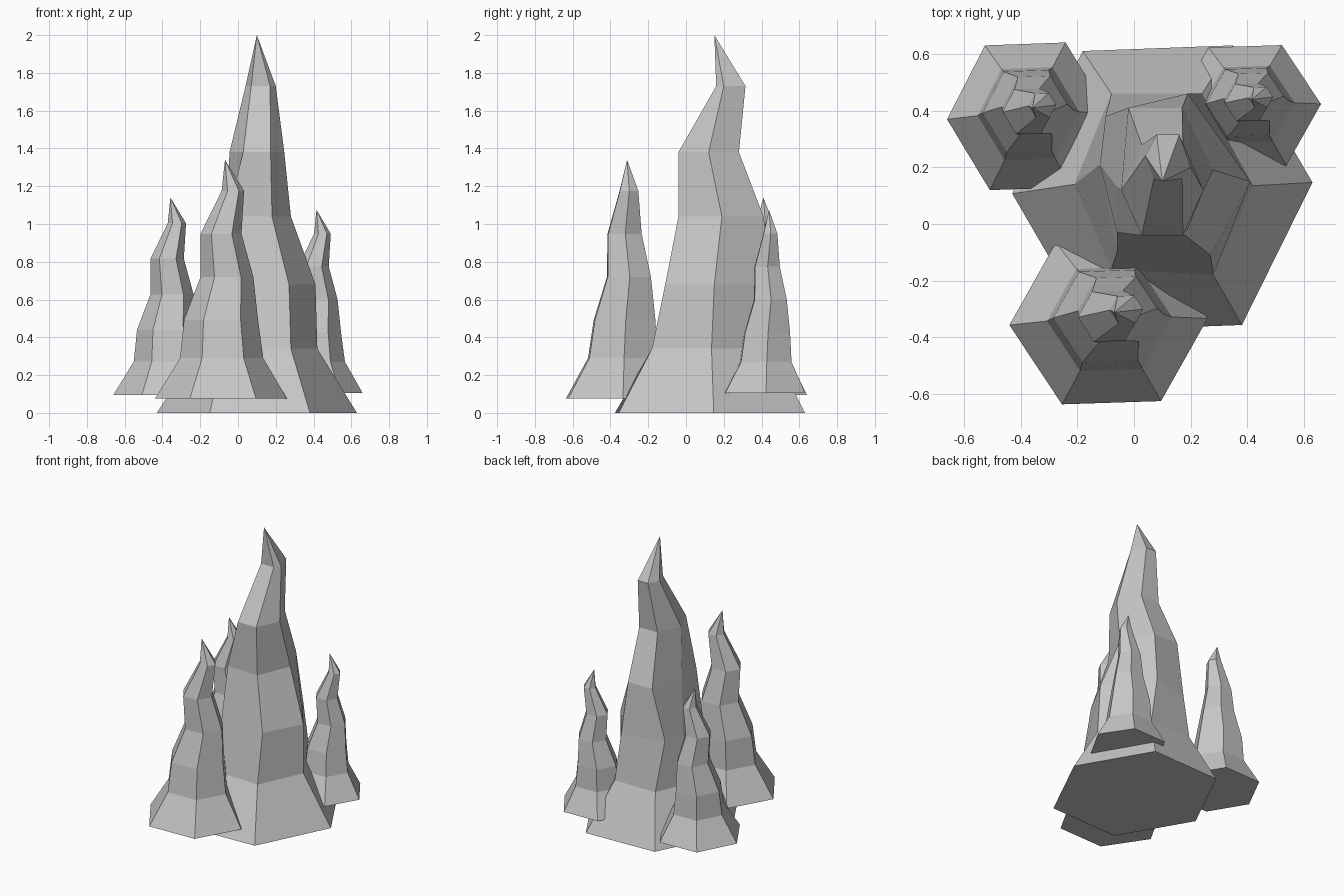
import bpy, bmesh
from math import cos, sin, radians

cube = bpy.data.objects.get("Cube")
if cube:
    bpy.data.objects.remove(cube, do_unlink=True)

stone = bpy.data.materials.new("grey_stone")
stone.use_nodes = True
stone.diffuse_color = (0.57, 0.57, 0.57, 1)
stone.node_tree.nodes["Principled BSDF"].inputs["Base Color"].default_value = stone.diffuse_color

SIDES = 6


def hexagon(cx, cy, rx, ry, twist=0):
    """Corners of a stretched hexagon, starting at +x and going anticlockwise."""
    angles = [radians(twist + 360 * i / SIDES) for i in range(SIDES)]
    return [(cx + rx * cos(a), cy + ry * sin(a)) for a in angles]


def spire(name, rings, tip):
    """Loft six-sided rings, given as (height, corners), up to a tip."""
    bm = bmesh.new()
    loops = [[bm.verts.new((x, y, z)) for x, y in corners] for z, corners in rings]
    top = bm.verts.new(tip)
    bm.faces.new(loops[0][::-1])
    for i in range(SIDES):
        j = (i + 1) % SIDES
        for low, high in zip(loops, loops[1:]):
            bm.faces.new((low[i], low[j], high[j], high[i]))
        bm.faces.new((loops[-1][i], loops[-1][j], top))
    bmesh.ops.recalc_face_normals(bm, faces=bm.faces)
    mesh = bpy.data.meshes.new(name)
    bm.to_mesh(mesh)
    bm.free()
    mesh.materials.append(stone)
    obj = bpy.data.objects.new(name, mesh)
    bpy.context.collection.objects.link(obj)


# Tall central spire: regular foot, uneven shaft, bent neck
spire("main_spire", [
    (0, hexagon(0.10, 0.127, 0.53, 0.57, 2)),
    (0.34, [(0.42, 0.135), (0.24, 0.46), (-0.08, 0.46),
            (-0.21, 0.14), (-0.08, -0.16), (0.28, -0.18)]),
    (0.68, [(0.41, 0.15), (0.19, 0.46), (-0.10, 0.38),
            (-0.12, 0.21), (-0.06, -0.10), (0.27, -0.11)]),
    (1.04, [(0.28, 0.19), (0.17, 0.41), (-0.02, 0.41),
            (-0.06, 0.13), (-0.06, -0.03), (0.18, -0.04)]),
    (1.38, hexagon(0.10, 0.12, 0.145, 0.185)),
    (1.73, [(0.20, 0.20), (0.16, 0.315), (0.08, 0.315),
            (0.04, 0.24), (0.07, 0.16), (0.17, 0.16)]),
], (0.10, 0.15, 2.0))

# Small spires share one unit profile: height, drift x, drift y, radius
UNIT = [(0, 0, 0, 1), (0.17, 0.01, 0.03, 0.63), (0.33, 0, 0.06, 0.56),
        (0.51, 0.09, 0.13, 0.4), (0.69, 0, 0.06, 0.31), (0.87, 0.18, 0.13, 0.17)]


def small_spire(name, x, y, rx, ry, bottom, top):
    height = top - bottom
    rings = [(bottom + height * z, hexagon(x + rx * dx, y + ry * dy, rx * r, ry * r, 2))
             for z, dx, dy, r in UNIT]
    spire(name, rings, (x + 0.06 * rx, y + 0.1 * ry, top))


small_spire("front_spire", -0.09, -0.345, 0.35, 0.33, 0.075, 1.34)
small_spire("back_right_spire", -0.375, 0.38, 0.285, 0.295, 0.095, 1.14)
small_spire("back_left_spire", 0.40, 0.415, 0.26, 0.245, 0.105, 1.075)
